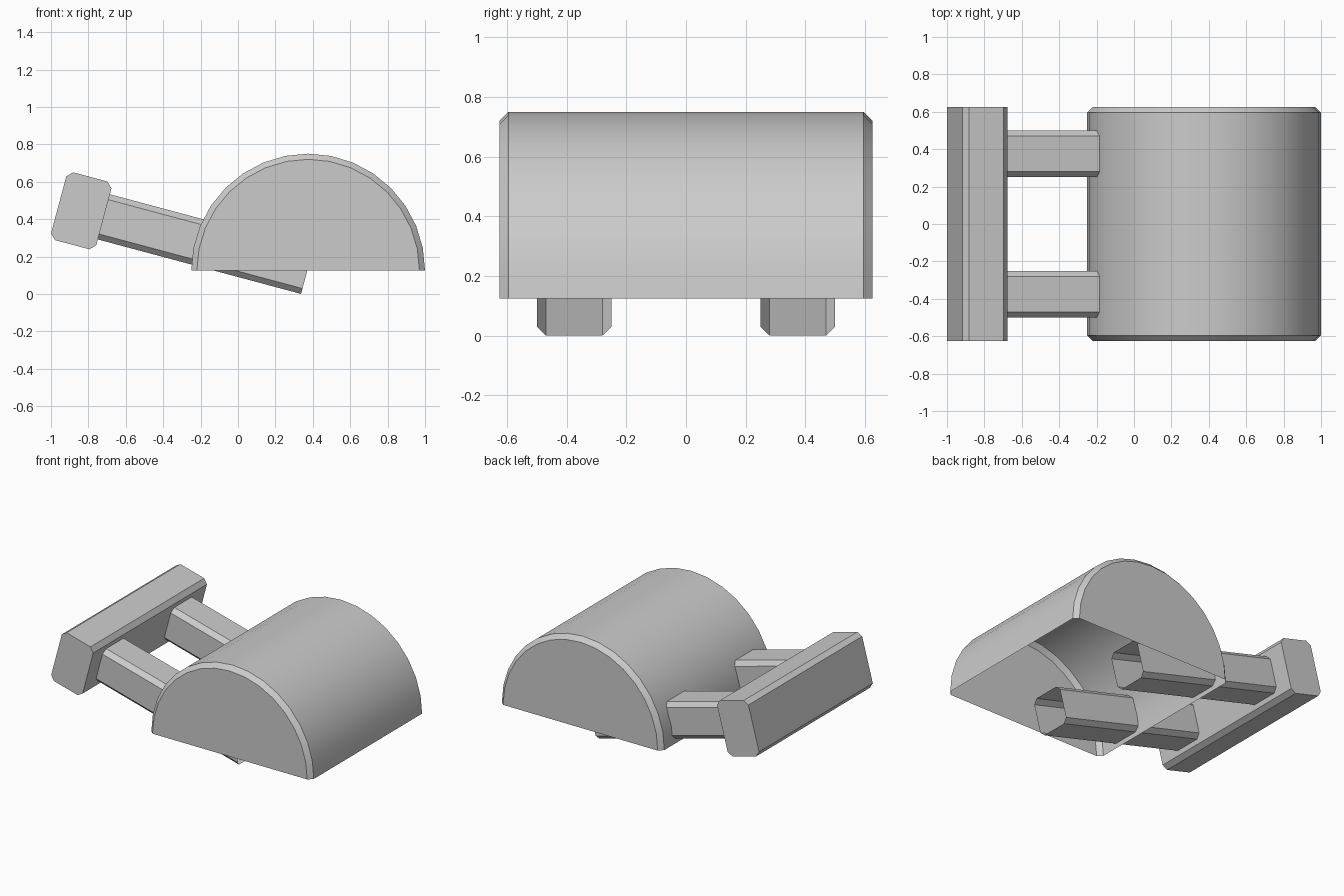
import bpy, bmesh
from math import sin, cos, pi, radians
from mathutils import Matrix, Vector

if "Cube" in bpy.data.objects:
    bpy.data.objects.remove(bpy.data.objects["Cube"])

TILT = Matrix.Rotation(radians(15), 4, 'Y')   # slopes down towards +x
HEAD = Vector((-0.838, 0, 0.4445))            # centre of the cross bar
C = 0.03                                      # chamfer size


def loft(name, rings, closed=True, caps=True, matrix=Matrix(), smooth=False):
    """Skin a list of matching profiles, optionally capping both ends."""
    bm = bmesh.new()
    loops = [[bm.verts.new(matrix @ Vector(p)) for p in r] for r in rings]
    n = len(loops[0])
    for a, b in zip(loops, loops[1:]):
        for i in range(n if closed else n - 1):
            j = (i + 1) % n
            bm.faces.new((a[i], a[j], b[j], b[i]))
    if caps:
        bm.faces.new(loops[0][::-1])
        bm.faces.new(loops[-1])
    bmesh.ops.recalc_face_normals(bm, faces=bm.faces)
    me = bpy.data.meshes.new(name)
    bm.to_mesh(me)
    bm.free()
    ob = bpy.data.objects.new(name, me)
    bpy.context.collection.objects.link(ob)
    if smooth:
        bpy.ops.object.select_all(action='DESELECT')
        ob.select_set(True)
        bpy.context.view_layer.objects.active = ob
        bpy.ops.object.shade_smooth_by_angle(angle=radians(30))
    return ob


def octagon(w, h):
    """Rectangle of half sizes w, h with chamfered corners."""
    return [(w, -h + C), (w, h - C), (w - C, h), (-w + C, h),
            (-w, h - C), (-w, -h + C), (-w + C, -h), (w - C, -h)]


def arch(radius, y):
    return [(0.375 + radius * cos(pi * i / 16), y, 0.125 + radius * sin(pi * i / 16))
            for i in range(17)]


place = Matrix.Translation(HEAD) @ TILT

# Half-round shell, open underneath, chamfered at both ends
shell = loft("half_round_shell",
             [arch(0.625 - C, -0.625), arch(0.625, -0.625 + C),
              arch(0.625, 0.625 - C), arch(0.625 - C, 0.625)],
             closed=False, smooth=True)
# Keep the shell facing outwards although it is open
bm = bmesh.new()
bm.from_mesh(shell.data)
bm.faces.ensure_lookup_table()
for f in bm.faces:
    if f.normal.dot(f.calc_center_median() - Vector((0.375, 0, 0.125))) < 0:
        f.normal_flip()
bm.to_mesh(shell.data)
bm.free()

# Cross bar at the raised end
loft("cross_bar", [[(u, y, v) for u, v in octagon(0.125, 0.1875)]
                   for y in (-0.625, 0.625)], matrix=place)

# Two chamfered arms, open at the lower end
for side, y0 in (("front", -0.375), ("back", 0.375)):
    arm = loft(side + "_arm", [[(t, y0 + a, b) for a, b in octagon(0.125, 0.125)]
                               for t in (0.125, 1.25)], caps=False, matrix=place)
    axis = place @ Vector((0.7, y0, 0))
    for p in arm.data.polygons:
        if p.normal.dot(p.center - axis) < 0:
            p.flip()
